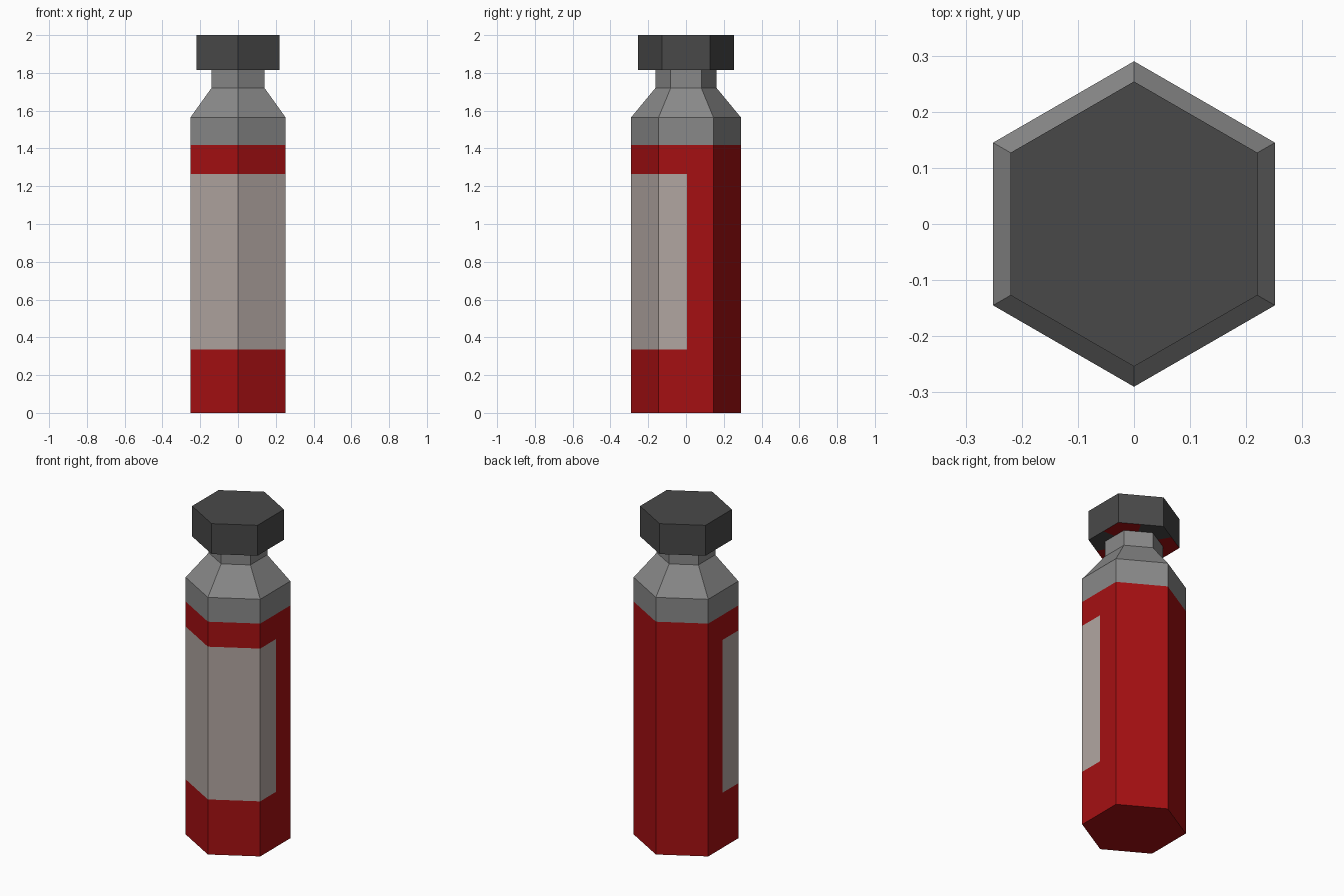
import bpy, bmesh, math

if "Cube" in bpy.data.objects:
    bpy.data.objects.remove(bpy.data.objects["Cube"])


def material(name, rgb):
    m = bpy.data.materials.new(name)
    m.diffuse_color = (*rgb, 1.0)
    m.use_nodes = True
    m.node_tree.nodes["Principled BSDF"].inputs["Base Color"].default_value = m.diffuse_color
    return m


RED = material("red", (0.376, 0.005, 0.006))
LABEL = material("label beige", (0.44, 0.38, 0.355))
GREY = material("mid grey", (0.25, 0.25, 0.25))
DARK = material("dark grey", (0.066, 0.066, 0.066))


def hexagon(r):
    # corners point along +y and -y
    return [(r * math.cos(math.radians(30 + 60 * k)),
             r * math.sin(math.radians(30 + 60 * k))) for k in range(6)]


def add_ring(bm, plan, scale, z):
    return [bm.verts.new((x * scale, y * scale, z)) for x, y in plan]


def bridge(bm, a, b):
    n = len(a)
    return [bm.faces.new((a[i], a[(i + 1) % n], b[(i + 1) % n], b[i])) for i in range(n)]


def finish(bm, name, mats):
    bmesh.ops.recalc_face_normals(bm, faces=bm.faces)
    me = bpy.data.meshes.new(name)
    bm.to_mesh(me)
    bm.free()
    for m in mats:
        me.materials.append(m)
    ob = bpy.data.objects.new(name, me)
    bpy.context.collection.objects.link(ob)


BODY_R, NECK_R, CAP_R = 0.29, 0.162, 0.254
NECK_TOP, TOP = 1.815, 2.0

# Bottle: hexagonal plan with an extra split on each side face for the label edge
h = hexagon(BODY_R)
side_x, split_y = h[0][0], 0.006
plan = [(side_x, split_y)] + h[:3] + [(-side_x, split_y)] + h[3:]
levels = [(0, 1), (0.335, 1), (1.265, 1), (1.417, 1), (1.565, 1),
          (1.72, NECK_R / BODY_R), (NECK_TOP, NECK_R / BODY_R)]
bm = bmesh.new()
rings = [add_ring(bm, plan, s, z) for z, s in levels]
bm.faces.new(rings[0])
for a, b in zip(rings, rings[1:]):
    for f in bridge(bm, a, b):
        c = f.calc_center_median()
        if c.z > 1.417:
            f.material_index = 2          # shoulder and neck
        elif 0.335 < c.z < 1.265 and c.y < split_y:
            f.material_index = 1          # label round the front half
finish(bm, "bottle", [RED, LABEL, GREY])

# Cap: hexagonal prism whose underside alternates red and dark at its corners
plan = []
h = hexagon(1.0)
for k in range(6):
    (x0, y0), (x1, y1) = h[k], h[(k + 1) % 6]
    plan += [(x0, y0), ((x0 + x1) / 2, (y0 + y1) / 2)]
bm = bmesh.new()
inner = add_ring(bm, plan, NECK_R, NECK_TOP)
low = add_ring(bm, plan, CAP_R, NECK_TOP)
high = add_ring(bm, hexagon(CAP_R), 1, TOP)
for i, f in enumerate(bridge(bm, inner, low)):
    corner = ((i + 1) // 2) % 6
    f.material_index = 1 if corner % 2 == 0 else 0
for k in range(6):
    n = (k + 1) % 6
    bm.faces.new((low[2 * k], low[2 * k + 1], low[2 * n], high[n], high[k]))
bm.faces.new(high)
finish(bm, "cap", [DARK, RED])
